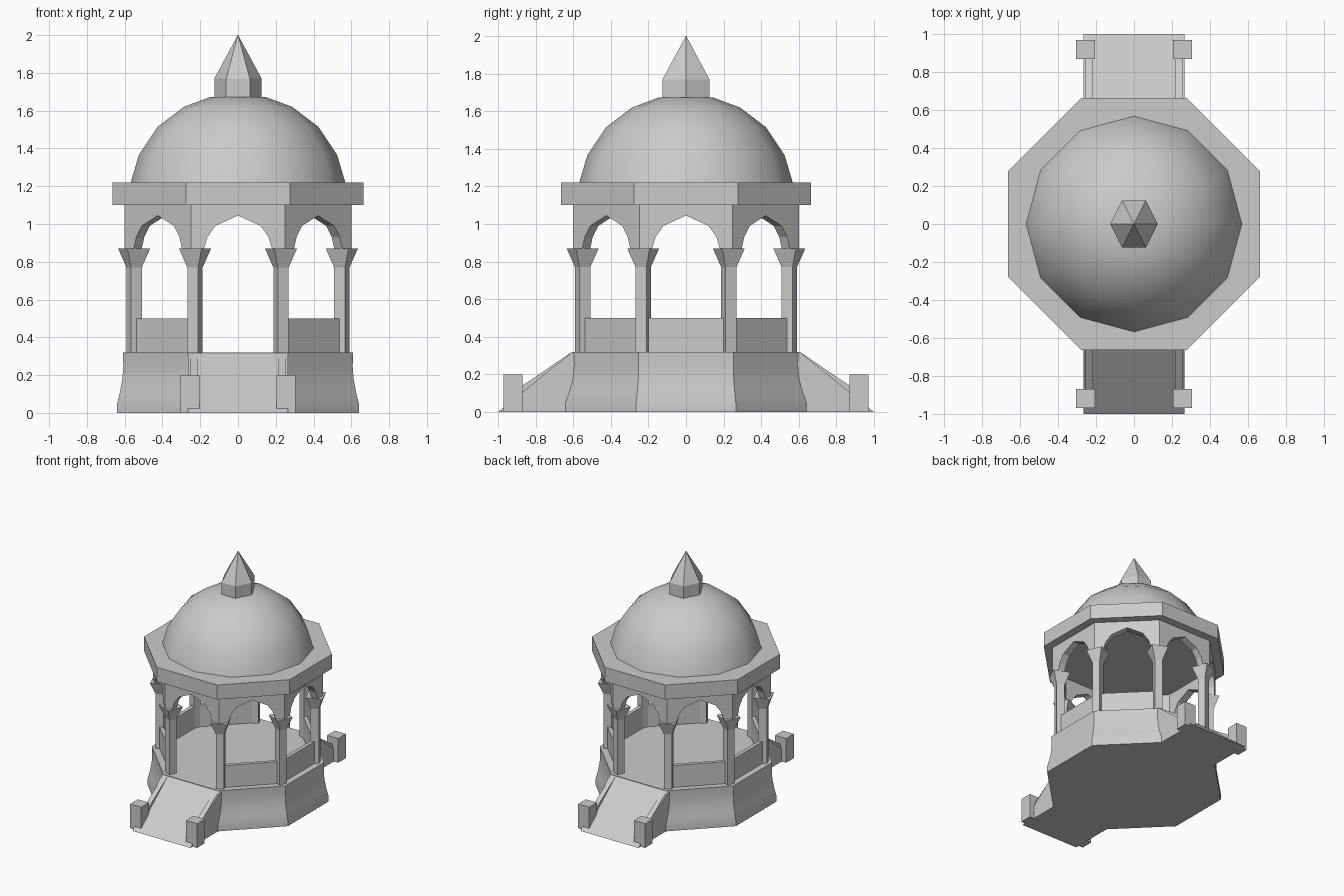
import bpy, bmesh
from math import cos, sin, pi, tan, radians
from mathutils import Matrix

if "Cube" in bpy.data.objects:
    bpy.data.objects.remove(bpy.data.objects["Cube"])

stone = bpy.data.materials.new("pale_stone")
stone.use_nodes = True
GREY = (0.6, 0.6, 0.6, 1)
stone.diffuse_color = GREY
stone.node_tree.nodes["Principled BSDF"].inputs["Base Color"].default_value = GREY

K = tan(pi / 8)   # half side of an octagon per unit of apothem


def finish(name, bm, smooth=False):
    bmesh.ops.recalc_face_normals(bm, faces=bm.faces)
    mesh = bpy.data.meshes.new(name)
    bm.to_mesh(mesh)
    bm.free()
    mesh.materials.append(stone)
    if smooth:
        mesh.polygons.foreach_set("use_smooth", [True] * len(mesh.polygons))
        mesh.set_sharp_from_angle(angle=radians(40))
    obj = bpy.data.objects.new(name, mesh)
    bpy.context.collection.objects.link(obj)
    return obj


def loft(bm, rings, skip=()):
    """Join rings of points into a capped solid; skip leaves chosen sides open."""
    loops = [[bm.verts.new(p) for p in ring] for ring in rings]
    n = len(loops[0])
    for a, b in zip(loops, loops[1:]):
        for i in range(n):
            if i not in skip:
                j = (i + 1) % n
                bm.faces.new((a[i], a[j], b[j], b[i]))
    bm.faces.new(loops[0])
    bm.faces.new(loops[-1])


def turned(name, profile, sides, start=0.0, stretch=1.0, smooth=False):
    """Stack regular polygons given as (radius, height)."""
    bm = bmesh.new()
    loft(bm, [[(r * cos(start + 2 * pi * i / sides),
                stretch * r * sin(start + 2 * pi * i / sides), z)
               for i in range(sides)] for r, z in profile])
    return finish(name, bm, smooth)


def octagon(name, profile, smooth=False):
    """Same, but radii are apothems of an octagon with flats on the axes."""
    return turned(name, [(a / cos(pi / 8), z) for a, z in profile], 8, pi / 8, smooth=smooth)


def side_panel(name, side, outer, thick, z0, z1, opening=(), ends=False):
    """Mitred wall on one octagon side, with an optional opening in its lower edge."""
    rings = []
    for a in (outer, outer - thick):
        w = a * K
        outline = [(-w, z0), *opening, (w, z0), (w, z1), (-w, z1)]
        rings.append([(a, t, z) for t, z in outline])
    n = len(rings[0])
    bm = bmesh.new()
    loft(bm, rings, () if ends else (n - 3, n - 1))
    bm.transform(Matrix.Rotation(side * pi / 4, 4, 'Z'))
    finish(name, bm)


# Plinth and roof slab
octagon("plinth", [(0.64, 0), (0.64, 0.05), (0.625, 0.11), (0.612, 0.18),
                   (0.607, 0.25), (0.61, 0.32)], smooth=True)
octagon("roof_slab", [(0.665, 1.10), (0.665, 1.22)])

# Dome and finial
turned("dome", [(0.568, 1.22), (0.525, 1.365), (0.425, 1.515), (0.287, 1.62),
                (0.148, 1.672)], 12, smooth=True)
turned("finial", [(0.125, 1.67), (0.125, 1.77), (0.001, 2.0)], 6, stretch=1.15)

# Arched walls on every side, parapets on all but the two entrances
half = [(-0.18, 0.87), (-0.162, 0.93), (-0.12, 0.99)]
arch = half + [(0, 1.045)] + [(-t, z) for t, z in reversed(half)]
for side in range(8):
    side_panel("arch_wall", side, 0.60, 0.06, 0.87, 1.10, arch)
    if side not in (2, 6):
        side_panel("parapet", side, 0.56, 0.03, 0.32, 0.50, ends=True)

# Corner pillars with flared capitals
for i in range(8):
    bm = bmesh.new()
    loft(bm, [[(0.595 + sx * h, sy * h, z)
               for sx, sy in ((-1, -1), (1, -1), (1, 1), (-1, 1))]
              for h, z in ((0.031, 0.32), (0.031, 0.77), (0.065, 0.87))])
    bm.transform(Matrix.Rotation(pi / 8 + i * pi / 4, 4, 'Z'))
    finish("pillar", bm)


def prism_x(name, x0, x1, outline, flip):
    """Extrude a (y, z) outline along x; flip is -1 for front and 1 for back."""
    bm = bmesh.new()
    loft(bm, [[(x, flip * y, z) for y, z in outline] for x in (x0, x1)])
    finish(name, bm)


# Entrance ramps with sloping curbs and end posts
for flip, end in ((-1, "front"), (1, "back")):
    prism_x(end + "_ramp", -0.265, 0.265,
            [(0.55, 0), (1.0, 0), (0.605, 0.32), (0.55, 0.32)], flip)
    for s in (-1, 1):
        prism_x(end + "_curb", s * 0.215, s * 0.255,
                [(0.58, 0), (0.90, 0), (0.90, 0.12), (0.605, 0.32), (0.58, 0.32)], flip)
        prism_x(end + "_post", s * 0.205, s * 0.305,
                [(0.87, 0), (0.97, 0), (0.97, 0.20), (0.87, 0.20)], flip)
